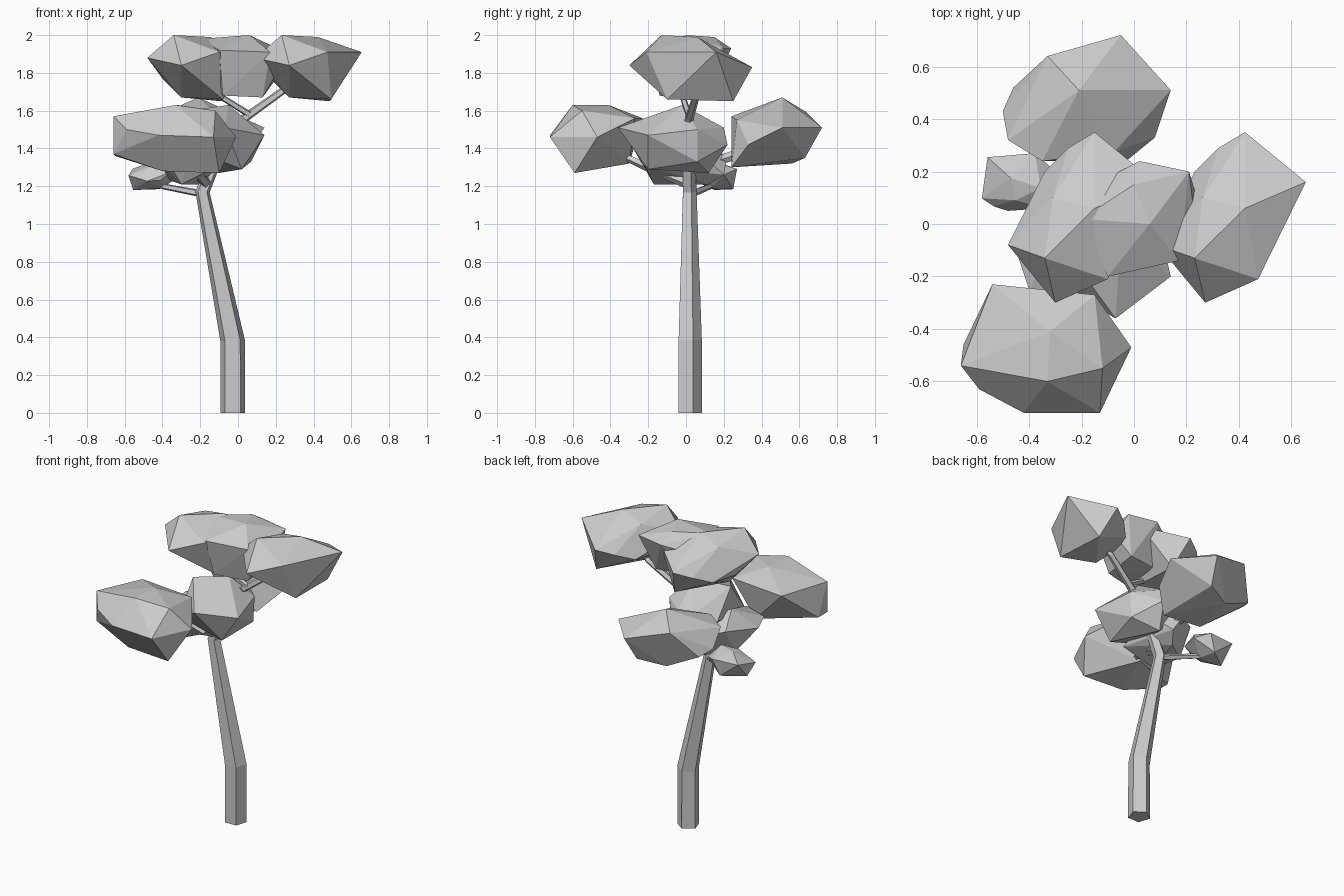
import bpy, bmesh, math
from mathutils import Vector, Matrix

grey = bpy.data.materials.new("plain_grey")
grey.diffuse_color = (0.6, 0.6, 0.6, 1)


def finish(name, bm):
    bmesh.ops.recalc_face_normals(bm, faces=bm.faces)
    me = bpy.data.meshes.new(name)
    bm.to_mesh(me)
    bm.free()
    me.materials.append(grey)
    ob = bpy.data.objects.new(name, me)
    bpy.context.collection.objects.link(ob)
    return ob


def limb(name, path, sides=5):
    """Tapered faceted tube through (x, y, z, radius) stations."""
    bm = bmesh.new()
    pts = [Vector(p[:3]) for p in path]
    rings = []
    for i, p in enumerate(pts):
        t = Vector((0, 0, 0))
        if i > 0:
            t += (p - pts[i - 1]).normalized()
        if i < len(pts) - 1:
            t += (pts[i + 1] - p).normalized()
        if i == 0 and p.z == 0:
            t = Vector((0, 0, 1))
        t.normalize()
        side = Vector((0, 1, 0)).cross(t).normalized()
        fwd = t.cross(side)
        ring = []
        for k in range(sides):
            a = math.pi / 2 + k * math.tau / sides
            ring.append(bm.verts.new(p + path[i][3] * (math.cos(a) * side + math.sin(a) * fwd)))
        rings.append(ring)
    for r, s in zip(rings, rings[1:]):
        for k in range(sides):
            j = (k + 1) % sides
            bm.faces.new((r[k], r[j], s[j], s[k]))
    bm.faces.new(rings[0])
    bm.faces.new(rings[-1])
    return finish(name, bm)


def clump(name, points, lo=None, hi=None, turn=0):
    """Faceted leaf clump: hull of a few points, optionally turned and fitted to a box."""
    pts = [Matrix.Rotation(math.radians(turn), 3, 'Z') @ Vector(p) for p in points]
    if lo:
        mn = [min(p[i] for p in pts) for i in range(3)]
        mx = [max(p[i] for p in pts) for i in range(3)]
        pts = [Vector([lo[i] + (p[i] - mn[i]) / (mx[i] - mn[i]) * (hi[i] - lo[i])
                       for i in range(3)]) for p in pts]
    bm = bmesh.new()
    for p in pts:
        bm.verts.new(p)
    res = bmesh.ops.convex_hull(bm, input=bm.verts)
    junk = {v for v in res["geom_interior"] + res["geom_unused"] if isinstance(v, bmesh.types.BMVert)}
    bmesh.ops.delete(bm, geom=list(junk), context='VERTS')
    bmesh.ops.dissolve_limit(bm, angle_limit=math.radians(3), verts=bm.verts, edges=bm.edges)
    return finish(name, bm)


# Trunk and limbs
limb("trunk", [(-.028, .016, 0, .069), (-.028, .016, .38, .068), (-.188, .016, 1.17, .04),
               (-.11, .014, 1.36, .034), (.03, .014, 1.56, .026)])
limb("branch_top_right", [(.02, .014, 1.55, .024), (.23, .06, 1.70, .02), (.32, .05, 1.76, .012)])
limb("branch_top_left", [(.06, .014, 1.58, .018), (-.10, -.02, 1.68, .016), (-.18, -.02, 1.75, .01)])
limb("branch_back", [(-.15, .014, 1.28, .03), (-.20, .24, 1.36, .026), (-.20, .42, 1.45, .015)])
limb("branch_front", [(-.17, .0, 1.22, .03), (-.25, -.22, 1.31, .024), (-.32, -.42, 1.40, .015)])
limb("branch_left", [(-.19, .03, 1.16, .02), (-.40, .13, 1.20, .016), (-.47, .16, 1.24, .01)])

# Shared clump shape for the crown and the small side clump
base = [(-.15, .35, 1.83), (.08, .16, 1.91), (-.10, -.21, 1.91), (-.30, -.30, 1.84),
        (-.15, .06, 1.99), (-.34, -.13, 2.0), (-.48, -.08, 1.88), (-.40, .05, 1.77),
        (-.34, .20, 1.76), (-.25, .29, 1.80), (-.31, .10, 1.95), (-.30, -.03, 1.67),
        (-.09, .25, 1.65), (-.08, -.10, 1.66)]
clump("leaves_top_left", base)
clump("leaves_top_right", base, (.09, -.30, 1.65), (.655, .35, 2.0))
clump("leaves_left_small", base, (-.58, .05, 1.18), (-.30, .27, 1.33), 120)

# Clumps in the middle of the crown
clump("leaves_top_middle", [
    (.06, 0, 2.0), (0, .15, 1.99), (-.20, .02, 1.98), (-.10, -.20, 1.92), (.17, -.14, 1.91),
    (.24, -.06, 1.86), (.21, .20, 1.93), (.02, .24, 1.93), (.24, .10, 1.82), (-.15, .15, 1.88),
    (-.08, -.14, 1.68), (.13, -.08, 1.67), (.13, .13, 1.70), (-.12, .10, 1.70)])
clump("leaves_inner_small", [
    (-.44, -.13, 1.36), (-.40, -.25, 1.38), (-.25, -.28, 1.40), (-.10, -.22, 1.31),
    (-.30, -.17, 1.21), (-.20, .12, 1.21), (-.14, .20, 1.26), (-.20, .22, 1.36),
    (-.36, .10, 1.40), (-.30, -.05, 1.48), (-.08, .05, 1.40), (-.36, 0, 1.23)])
clump("leaves_middle", [
    (.14, -.20, 1.47), (-.07, -.36, 1.51), (-.05, -.02, 1.63), (-.08, .20, 1.51),
    (-.05, .22, 1.42), (.07, .06, 1.33), (.08, .06, 1.50), (.02, -.20, 1.29), (-.10, .12, 1.27),
    (-.26, -.25, 1.40), (-.30, .10, 1.45), (-.26, -.10, 1.60), (-.18, .20, 1.50)])

# Large lower clumps
clump("leaves_back", [
    (-.05, .72, 1.51), (.14, .51, 1.51), (-.21, .51, 1.67), (-.33, .64, 1.59),
    (-.48, .32, 1.55), (-.50, .43, 1.45), (-.46, .52, 1.42), (.08, .33, 1.42), (-.08, .27, 1.55),
    (-.03, .24, 1.30), (-.35, .24, 1.57), (-.30, .26, 1.31), (-.08, .63, 1.35), (-.25, .56, 1.32)])
clump("leaves_front", [
    (-.54, -.23, 1.56), (-.15, -.27, 1.56), (-.01, -.47, 1.46), (-.13, -.72, 1.46),
    (-.42, -.72, 1.47), (-.32, -.41, 1.63), (-.33, -.60, 1.63), (-.12, -.55, 1.60),
    (-.66, -.54, 1.57), (-.65, -.46, 1.36), (-.66, -.54, 1.37), (-.59, -.63, 1.50),
    (-.10, -.59, 1.27), (-.40, -.58, 1.28), (-.30, -.30, 1.32)])
